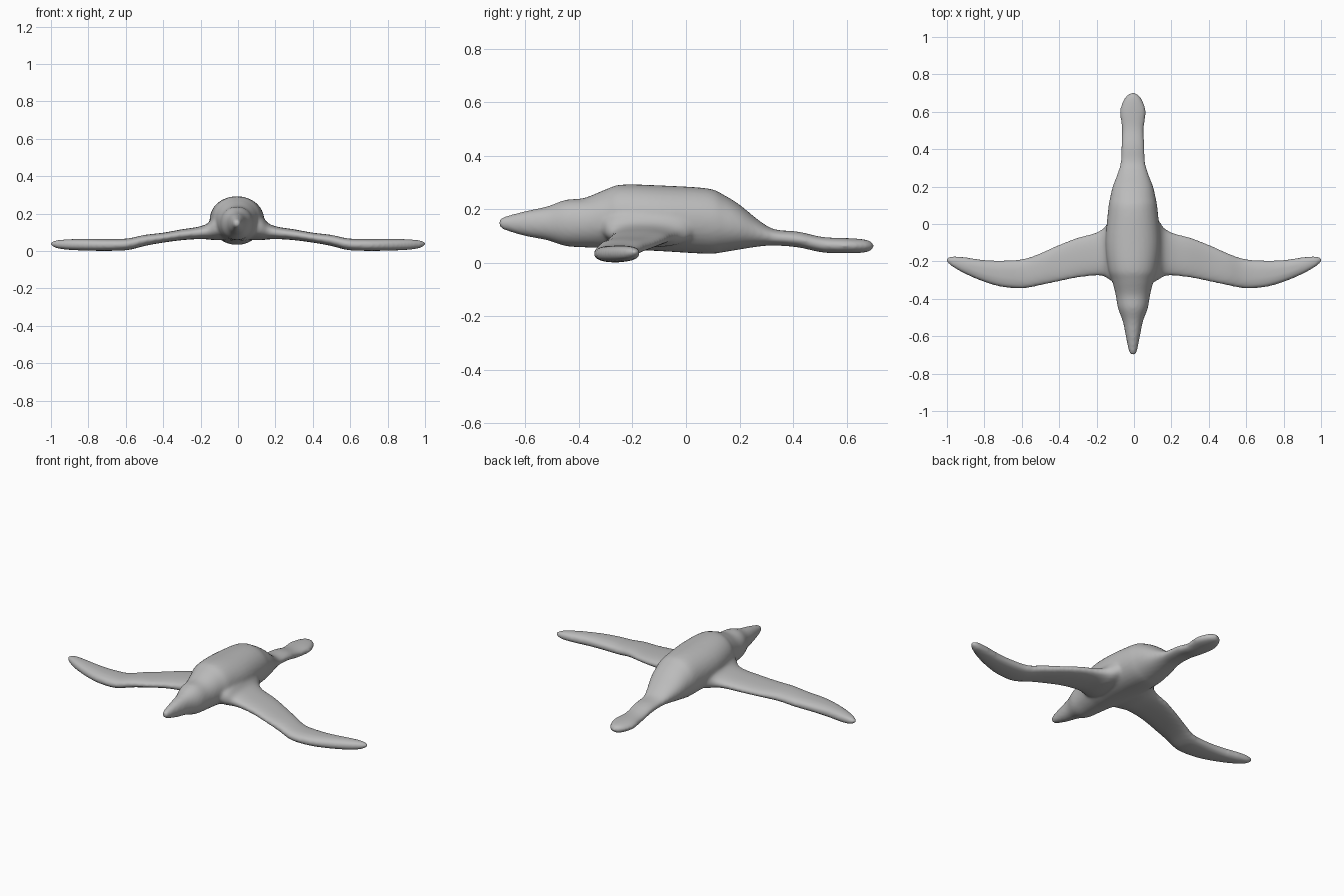
import bpy
import bmesh
import math
from mathutils import Vector

cube = bpy.data.objects.get("Cube")
if cube:
    bpy.data.objects.remove(cube, do_unlink=True)

SIDES = 32

# body sections: y, half width, bottom z, top z
BODY = [(-0.70, 0.006, 0.144, 0.156), (-0.685, 0.02, 0.125, 0.17),
        (-0.60, 0.038, 0.099, 0.193), (-0.52, 0.054, 0.084, 0.21),
        (-0.45, 0.080, 0.062, 0.235), (-0.38, 0.092, 0.057, 0.242),
        (-0.30, 0.112, 0.054, 0.274), (-0.24, 0.132, 0.05, 0.292),
        (-0.10, 0.146, 0.043, 0.289), (0.08, 0.132, 0.033, 0.278),
        (0.14, 0.122, 0.039, 0.254), (0.20, 0.108, 0.049, 0.217),
        (0.27, 0.082, 0.060, 0.16), (0.33, 0.066, 0.064, 0.125),
        (0.42, 0.062, 0.057, 0.116), (0.51, 0.059, 0.038, 0.096),
        (0.60, 0.070, 0.035, 0.092), (0.66, 0.052, 0.037, 0.088),
        (0.69, 0.030, 0.044, 0.080), (0.702, 0.008, 0.056, 0.068)]

# wing sections: x, front y, back y, bottom z, top z
WING = [(0.04, -0.33, 0.06, 0.06, 0.22), (0.12, -0.305, 0.03, 0.058, 0.195),
        (0.16, -0.28, -0.02, 0.062, 0.15), (0.21, -0.277, -0.048, 0.064, 0.130),
        (0.30, -0.287, -0.072, 0.058, 0.116), (0.40, -0.307, -0.11, 0.045, 0.098),
        (0.50, -0.328, -0.155, 0.027, 0.086), (0.59, -0.344, -0.186, 0.005, 0.067),
        (0.70, -0.338, -0.195, 0.001, 0.064), (0.80, -0.31, -0.192, 0.002, 0.064),
        (0.90, -0.268, -0.178, 0.006, 0.063), (0.965, -0.232, -0.172, 0.014, 0.058),
        (0.993, -0.212, -0.177, 0.026, 0.050), (1.004, -0.200, -0.185, 0.034, 0.044)]


def smooth_sections(rows, steps=4):
    """Catmull-Rom interpolation between the sections."""
    pts = [Vector(r) for r in rows]
    out = []
    for i in range(len(pts) - 1):
        a, b, c, d = pts[max(i - 1, 0)], pts[i], pts[i + 1], pts[min(i + 2, len(pts) - 1)]
        for s in range(steps):
            t = s / steps
            out.append(0.5 * (2 * b + (c - a) * t + (2 * a - 5 * b + 4 * c - d) * t ** 2
                              + (3 * b - a - 3 * c + d) * t ** 3))
    return out + [pts[-1]]


def loft(bm, rings):
    """Skin a closed tube with capped ends through the rings."""
    loops = [[bm.verts.new(p) for p in ring] for ring in rings]
    faces = [bm.faces.new(loops[0]), bm.faces.new(loops[-1])]
    for a, b in zip(loops, loops[1:]):
        for i in range(SIDES):
            j = (i + 1) % SIDES
            faces.append(bm.faces.new((a[i], a[j], b[j], b[i])))
    bmesh.ops.recalc_face_normals(bm, faces=faces)


def oval(power):
    """Unit superellipse points."""
    pts = []
    for i in range(SIDES):
        c, s = math.cos(2 * math.pi * i / SIDES), math.sin(2 * math.pi * i / SIDES)
        pts.append((math.copysign(abs(c) ** (2 / power), c),
                    math.copysign(abs(s) ** (2 / power), s)))
    return pts


bm = bmesh.new()

# torso with head and tail
loft(bm, [[(w * u - 0.006, y, (lo + hi) / 2 + (hi - lo) / 2 * v) for u, v in oval(2.1)]
          for y, w, lo, hi in smooth_sections(BODY)])

# wings, left and right
for side in (1, -1):
    loft(bm, [[(side * x, (f + b) / 2 + (b - f) / 2 * u, (lo + hi) / 2 + (hi - lo) / 2 * v)
               for u, v in oval(2.4)]
              for x, f, b, lo, hi in smooth_sections(WING)])

mesh = bpy.data.meshes.new("flying_bird")
bm.to_mesh(mesh)
bm.free()
bird = bpy.data.objects.new("flying_bird", mesh)
bpy.context.collection.objects.link(bird)

# plain grey colour
grey = bpy.data.materials.new("plain grey")
grey.use_nodes = True
grey.diffuse_color = (0.5, 0.5, 0.5, 1)
grey.node_tree.nodes["Principled BSDF"].inputs["Base Color"].default_value = (0.5, 0.5, 0.5, 1)
mesh.materials.append(grey)

# fuse the parts into one soft skin
remesh = bird.modifiers.new("fuse", 'REMESH')
remesh.mode = 'VOXEL'
remesh.voxel_size = 0.009
remesh.use_smooth_shade = True
soften = bird.modifiers.new("soften", 'SMOOTH')
soften.factor = 0.5
soften.iterations = 8
